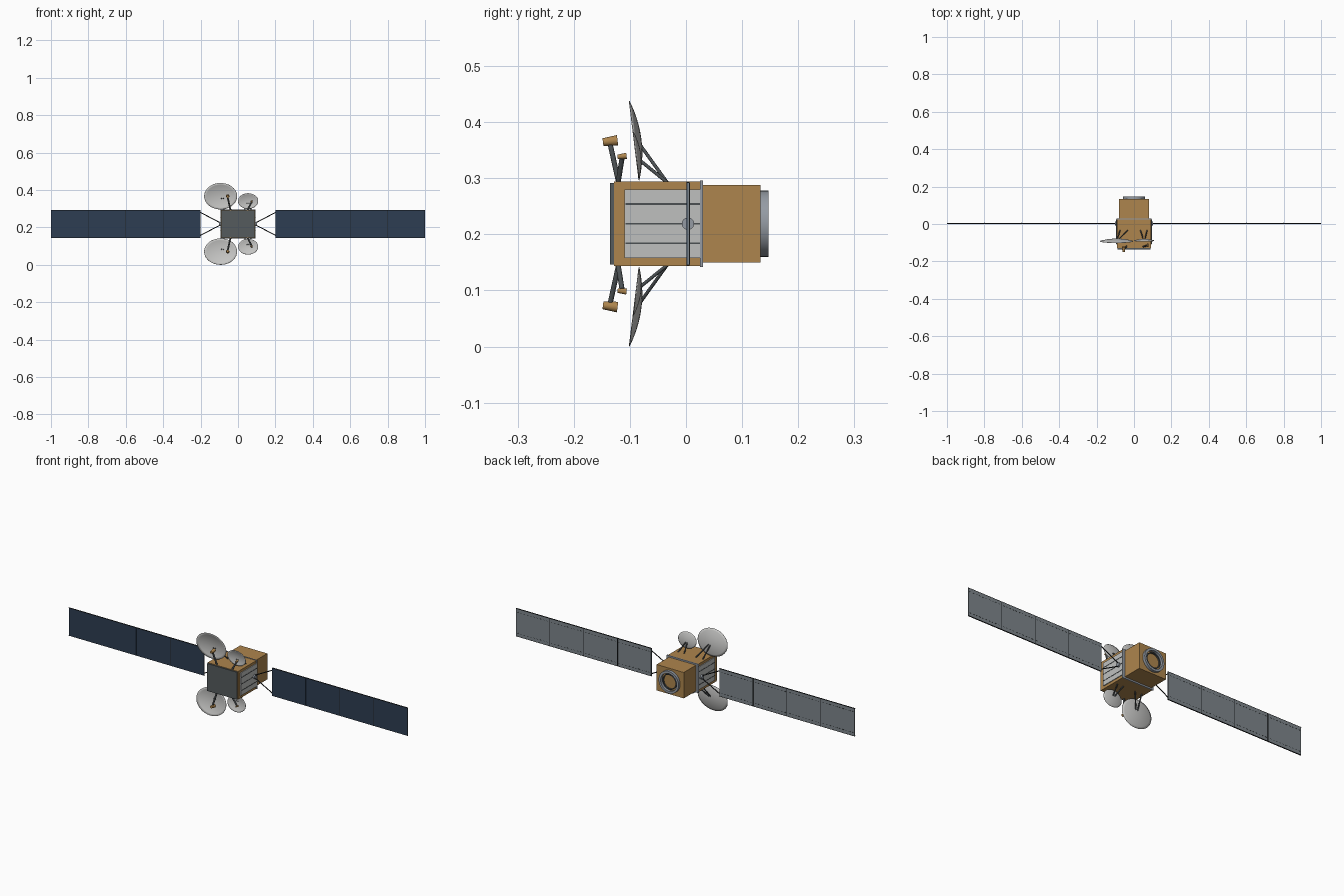
import bpy, bmesh, math
from mathutils import Vector, Matrix

if "Cube" in bpy.data.objects:
    bpy.data.objects.remove(bpy.data.objects["Cube"])

ZC = 0.219          # height of the spacecraft axis
WING_Y = 0.0035     # plane of the solar wings


def material(name, r, g, b):
    m = bpy.data.materials.new(name)
    m.use_nodes = True
    m.diffuse_color = (r, g, b, 1)
    m.node_tree.nodes["Principled BSDF"].inputs["Base Color"].default_value = (r, g, b, 1)
    return m


GOLD = material("gold foil", 0.42, 0.235, 0.075)
SILVER = material("silver radiator", 0.52, 0.53, 0.52)
WHITE = material("dish grey", 0.56, 0.56, 0.55)
STEEL = material("steel", 0.30, 0.33, 0.37)
PLATE = material("dark plate", 0.09, 0.105, 0.11)
BACK = material("panel back", 0.21, 0.24, 0.26)
NAVY = material("solar cell blue", 0.026, 0.047, 0.085)
DARK = material("dark strut", 0.07, 0.08, 0.085)
BLACK = material("black trim", 0.015, 0.018, 0.02)


def finish(name, bm, mat, smooth=False):
    bmesh.ops.recalc_face_normals(bm, faces=bm.faces)
    mesh = bpy.data.meshes.new(name)
    bm.to_mesh(mesh)
    bm.free()
    mesh.materials.append(mat)
    ob = bpy.data.objects.new(name, mesh)
    bpy.context.collection.objects.link(ob)
    if smooth:
        bpy.ops.object.select_all(action="DESELECT")
        ob.select_set(True)
        bpy.context.view_layer.objects.active = ob
        bpy.ops.object.shade_smooth_by_angle(angle=math.radians(40))
    return ob


def add_box(bm, lo, hi):
    lo, hi = Vector(lo), Vector(hi)
    place = Matrix.Translation((lo + hi) / 2) @ Matrix.Diagonal((*(hi - lo), 1))
    bmesh.ops.create_cube(bm, size=1, matrix=place)


def box(name, lo, hi, mat):
    bm = bmesh.new()
    add_box(bm, lo, hi)
    return finish(name, bm, mat)


def rod(name, a, b, r, mat, r2=None, sides=12):
    """Cylinder or cone from point a to point b."""
    a, b = Vector(a), Vector(b)
    turn = Vector((0, 0, 1)).rotation_difference(b - a).to_matrix().to_4x4()
    bm = bmesh.new()
    bmesh.ops.create_cone(bm, cap_ends=True, segments=sides, radius1=r,
                          radius2=r if r2 is None else r2, depth=(b - a).length,
                          matrix=Matrix.Translation((a + b) / 2) @ turn)
    return finish(name, bm, mat, True)


def lathe_y(name, profile, mat, sides=48):
    """Closed (radius, y) profile spun round the spacecraft axis."""
    bm = bmesh.new()
    rings = []
    for i in range(sides):
        t = math.tau * i / sides
        rings.append([bm.verts.new((r * math.cos(t), y, ZC + r * math.sin(t)))
                      for r, y in profile])
    n = len(profile)
    for i in range(sides):
        p, q = rings[i], rings[(i + 1) % sides]
        for j in range(n):
            k = (j + 1) % n
            bm.faces.new((p[j], p[k], q[k], q[j]))
    return finish(name, bm, mat, True)


def dish(name, x, y, z, rx, rz, depth, tilt):
    """Shallow elliptical bowl opening towards the front."""
    bm = bmesh.new()
    place = Matrix.Translation((x, y, z)) @ Matrix.Rotation(tilt, 4, "X")
    centre = bm.verts.new(place @ Vector((0, depth, 0)))
    rings, sides, steps = [], 40, 7
    for s in range(1, steps + 1):
        f = s / steps
        rings.append([bm.verts.new(place @ Vector((
            rx * f * math.cos(math.tau * i / sides), depth * (1 - f * f),
            rz * f * math.sin(math.tau * i / sides)))) for i in range(sides)])
    for i in range(sides):
        j = (i + 1) % sides
        bm.faces.new((centre, rings[0][i], rings[0][j]))
        for p, q in zip(rings, rings[1:]):
            bm.faces.new((p[i], q[i], q[j], p[j]))
    ob = finish(name, bm, WHITE, True)
    shell = ob.modifiers.new("thickness", "SOLIDIFY")
    shell.thickness = 0.0015
    shell.offset = 0


# Body: front box, front plate, flange, rear box
box("main_body", (-0.09, -0.128, ZC - 0.075), (0.09, 0.028, ZC + 0.075), GOLD)
box("front_plate", (-0.088, -0.135, ZC - 0.073), (0.088, -0.128, ZC + 0.073), PLATE)
box("flange", (-0.093, 0.025, ZC - 0.077), (0.093, 0.03, ZC + 0.077), STEEL)
box("rear_body", (-0.08, 0.03, ZC - 0.069), (0.08, 0.133, ZC + 0.069), GOLD)

# Rear docking ring with a nozzle rim inside
lathe_y("rear_ring", [(0.047, 0.13), (0.059, 0.13), (0.059, 0.147), (0.047, 0.147)], STEEL)
lathe_y("inner_ring", [(0.036, 0.13), (0.041, 0.13), (0.041, 0.14), (0.036, 0.14)], DARK)

for side, sx in (("left", 1), ("right", -1)):
    # Radiator on the body side, with seams
    box(side + "_radiator", (sx * 0.089, -0.11, ZC - 0.061),
        (sx * 0.094, 0.025, ZC + 0.061), SILVER)
    bm = bmesh.new()
    for dz in (-0.035, 0, 0.035):
        add_box(bm, (sx * 0.0935, -0.108, ZC + dz - 0.0015),
                (sx * 0.0952, 0.025, ZC + dz + 0.0015))
    finish(side + "_radiator_seams", bm, DARK)

    # Wing hub and yoke
    rod(side + "_hub", (sx * 0.09, WING_Y, ZC), (sx * 0.102, WING_Y, ZC), 0.011, STEEL, sides=24)
    for end, sz in (("upper", 1), ("lower", -1)):
        rod(f"{side}_{end}_yoke", (sx * 0.095, WING_Y, ZC + sz * 0.006),
            (sx * 0.202, WING_Y, ZC + sz * 0.062), 0.0025, BLACK)

    # Four wing panels: cells in front, grey backing, dark trim
    cells, backs, trim = bmesh.new(), bmesh.new(), bmesh.new()
    for i in range(4):
        a, b = 0.2 + 0.2 * i + 0.001, 0.4 + 0.2 * i - 0.001
        add_box(cells, (sx * a, WING_Y - 0.0028, ZC - 0.073), (sx * b, WING_Y - 0.001, ZC + 0.073))
        add_box(backs, (sx * a, WING_Y - 0.001, ZC - 0.073), (sx * b, WING_Y + 0.0025, ZC + 0.073))
        for sz in (-1, 1):
            for k in range(10):
                x = a + 0.01 + 0.0192 * k
                z = ZC + sz * 0.056
                add_box(trim, (sx * x, WING_Y + 0.002, z - 0.001),
                        (sx * (x + 0.009), WING_Y + 0.003, z + 0.001))
        if i:
            add_box(trim, (sx * (a - 0.0025), WING_Y - 0.0023, ZC - 0.073),
                    (sx * (a + 0.0005), WING_Y + 0.0032, ZC + 0.073))
    for sz in (-1, 1):
        z = ZC + sz * 0.0735
        add_box(trim, (sx * 0.2, WING_Y - 0.0022, z - 0.001), (sx * 1.0, WING_Y + 0.003, z + 0.001))
    finish(side + "_solar_cells", cells, NAVY)
    finish(side + "_panel_backs", backs, BACK)
    finish(side + "_panel_trim", trim, BLACK)


def antenna(name, s, x, h, y, rx, rz, depth, tilt, bases, feed, horn, foot):
    """Dish, two rear struts and a feed horn on its arm; s flips it up or down."""
    z = ZC + s * h
    dish(name + "_dish", x, y, z, rx, rz, depth, s * tilt)
    for i, bx in enumerate(bases):
        rod(f"{name}_strut_{i + 1}", (x + (bx - x) * 0.25, y + depth, z - s * 0.01),
            (bx, -0.034, ZC + s * 0.074), 0.003, DARK)
    fx, fy, fh = feed
    length, r = horn
    fz = ZC + s * fh
    rod(name + "_feed_horn", (fx, fy - length / 2, fz - s * length * 0.06),
        (fx, fy + length / 2, fz + s * length * 0.06), r * 0.72, GOLD, r, 20)
    rod(name + "_feed_arm", (fx, fy, fz - s * r * 0.6),
        (foot[0], foot[1], ZC + s * 0.073), 0.0045, DARK)


# Large and small antennas, above and below
for end, s in (("upper", 1), ("lower", -1)):
    antenna(end + "_large", s, -0.093, 0.148, -0.0925, 0.088, 0.071, 0.0125,
            math.radians(7), (-0.075, -0.035), (-0.055, -0.135, 0.147),
            (0.026, 0.0095), (-0.04, -0.12))
    antenna(end + "_small", s, 0.054, 0.122, -0.089, 0.054, 0.042, 0.008,
            math.radians(7), (0.035, 0.07), (0.073, -0.114, 0.12),
            (0.016, 0.0055), (0.05, -0.121))
